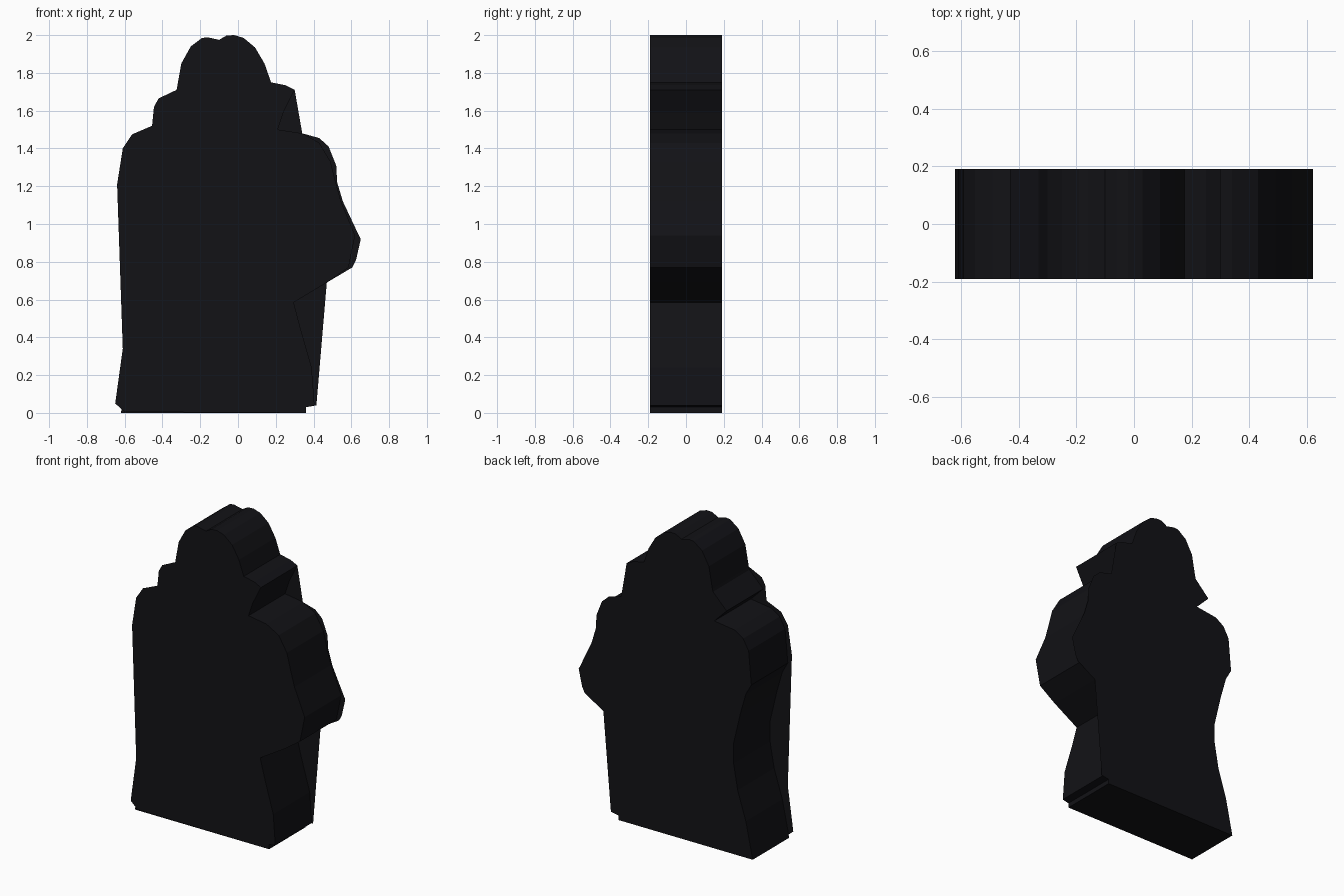
import bpy
import bmesh

if "Cube" in bpy.data.objects:
    bpy.data.objects.remove(bpy.data.objects["Cube"])

DEPTH = 0.19  # half thickness

# Head, shared by both outlines (left to right)
head = [(-.325, 1.71), (-.30, 1.85), (-.25, 1.94), (-.19, 1.985), (-.16, 1.988),
        (-.10, 1.975), (-.06, 1.998), (-.02, 2.0), (.03, 1.985), (.09, 1.935),
        (.14, 1.85), (.175, 1.75), (.25, 1.735), (.30, 1.71)]

# Left sides, bottom to top
front_left = [(-.60, .005), (-.65, .05), (-.61, .34), (-.64, 1.21), (-.61, 1.40),
              (-.56, 1.475), (-.455, 1.52), (-.445, 1.62), (-.42, 1.665)]
back_left = [(-.62, 0), (-.57, .24), (-.51, .43), (-.48, .60), (-.48, .73),
             (-.53, .94), (-.57, 1.08), (-.61, 1.15), (-.59, 1.37), (-.55, 1.44),
             (-.49, 1.48), (-.34, 1.50), (-.43, 1.59), (-.33, 1.69)]

# Right sides, top to bottom
front_right = [(.24, 1.59), (.21, 1.50), (.34, 1.48), (.43, 1.43), (.49, 1.33),
               (.515, 1.23), (.545, 1.12), (.62, .94), (.585, .77), (.47, .69),
               (.295, .585), (.33, .45), (.39, .24), (.405, .04), (.36, .03), (.36, 0)]
back_right = [(.34, 1.48), (.43, 1.455), (.48, 1.41), (.52, 1.31), (.525, 1.22),
              (.555, 1.12), (.635, .95), (.65, .92), (.625, .81), (.605, .77),
              (.47, .69), (.415, .04), (.36, .03), (.36, 0)]

mat = bpy.data.materials.new("near_black")
mat.diffuse_color = (0.006, 0.006, 0.008, 1)
mat.use_nodes = True
mat.node_tree.nodes["Principled BSDF"].inputs["Base Color"].default_value = mat.diffuse_color


def finish(name, bm):
    mesh = bpy.data.meshes.new(name)
    bm.to_mesh(mesh)
    bm.free()
    mesh.materials.append(mat)
    obj = bpy.data.objects.new(name, mesh)
    bpy.context.collection.objects.link(obj)


def panel(name, outline, y):
    """Flat cut-out facing away from the centre."""
    bm = bmesh.new()
    face = bm.faces.new([bm.verts.new((x, y, z)) for x, z in outline])
    face.normal_update()
    if face.normal.y * y < 0:
        face.normal_flip()
    bmesh.ops.triangulate(bm, faces=[face])
    finish(name, bm)


def walls(name, outline):
    """Open band joining the two panels."""
    bm = bmesh.new()
    front = [bm.verts.new((x, -DEPTH, z)) for x, z in outline]
    back = [bm.verts.new((x, DEPTH, z)) for x, z in outline]
    for i in range(len(outline)):
        j = (i + 1) % len(outline)
        bm.faces.new((front[i], back[i], back[j], front[j]))
    bm.normal_update()
    # Outlines run clockwise seen from the front: make the band face outward
    lowest = min(bm.faces, key=lambda f: f.calc_center_median().z)
    if lowest.normal.z > 0:
        bmesh.ops.reverse_faces(bm, faces=bm.faces[:])
    finish(name, bm)


# Front and back silhouettes, and the band following the narrower side of each
panel("front_panel", front_left + head + front_right, -DEPTH)
panel("back_panel", back_left + head + back_right, DEPTH)
walls("side_walls", back_left + head + front_right)
